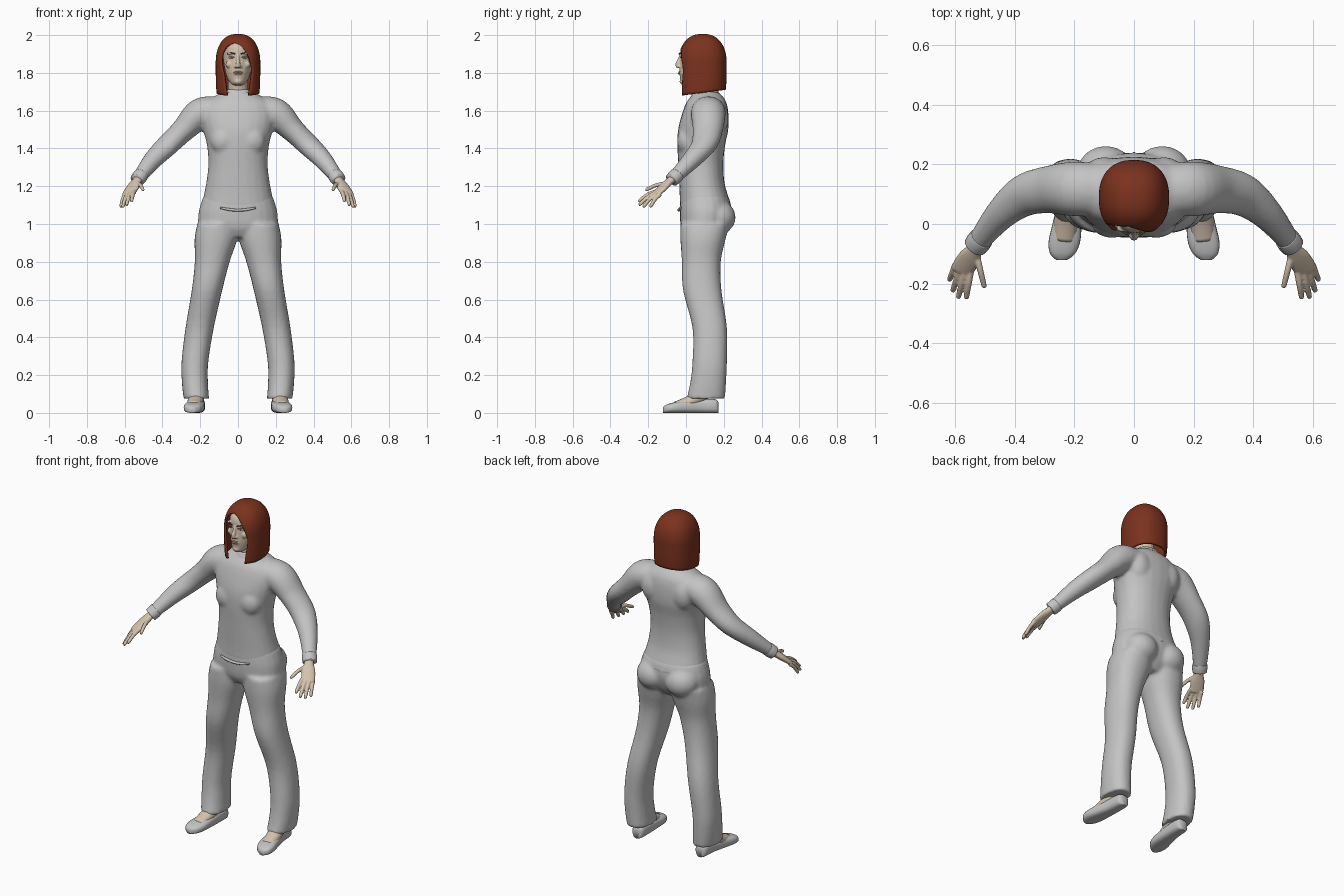
import bpy, bmesh
from math import sin, cos, pi, asin, sqrt, copysign
from mathutils import Vector, Matrix

cube = bpy.data.objects.get("Cube")
if cube:
    bpy.data.objects.remove(cube, do_unlink=True)


def material(name, rgb):
    mat = bpy.data.materials.new(name)
    mat.use_nodes = True
    mat.diffuse_color = (*rgb, 1)
    bsdf = mat.node_tree.nodes["Principled BSDF"]
    bsdf.inputs["Base Color"].default_value = (*rgb, 1)
    bsdf.inputs["Roughness"].default_value = 0.7
    return mat


CLOTH = material("grey cloth", (0.55, 0.55, 0.55))
SKIN = material("skin", (0.66, 0.54, 0.42))
HAIR = material("auburn hair", (0.2, 0.032, 0.013))
LIP = material("lips", (0.5, 0.31, 0.24))
BROW = material("dark brown", (0.1, 0.06, 0.04))
WHITE = material("eye white", (0.7, 0.68, 0.64))


def refine(rows, steps=5):
    """Catmull-Rom interpolation of rows of numbers."""
    out = []
    for i in range(len(rows) - 1):
        a, b, c, d = (rows[max(0, min(len(rows) - 1, i + k))] for k in (-1, 0, 1, 2))
        for s in range(steps):
            t = s / steps
            out.append([q + t / 2 * (r - p + t * (2 * p - 5 * q + 4 * r - w
                        + t * (3 * (q - r) + w - p))) for p, q, r, w in zip(a, b, c, d)])
    return out + [list(rows[-1])]


def loft(bm, rings, n=24, power=1.0):
    """Closed solid through (centre, u, v) elliptical sections."""
    def bend(k):
        return copysign(abs(k) ** power, k)
    loops = []
    for c, u, v in rings:
        angles = [2 * pi * i / n for i in range(n)]
        loops.append([bm.verts.new(c + u * bend(cos(a)) + v * bend(sin(a))) for a in angles])
    for lo, hi in zip(loops, loops[1:]):
        for i in range(n):
            j = (i + 1) % n
            bm.faces.new((lo[i], lo[j], hi[j], hi[i]))
    bm.faces.new(loops[0])
    bm.faces.new(loops[-1])


def column(bm, rows, side=1, power=0.9):
    """Level sections: z, inner x, outer x, front y, back y."""
    loft(bm, [(Vector((side * (a + b) / 2, (f + k) / 2, z)), Vector(((b - a) / 2, 0, 0)),
               Vector((0, (k - f) / 2, 0))) for z, a, b, f, k in refine(rows)], power=power)


def tube(bm, rows, side=1, n=16):
    """Path sections: x, y, z, level radius, other radius."""
    rows = refine(rows)
    pts = [Vector((side * r[0], r[1], r[2])) for r in rows]
    rings = []
    for i, r in enumerate(rows):
        t = (pts[min(i + 1, len(pts) - 1)] - pts[max(i - 1, 0)]).normalized()
        u = t.cross(Vector((0, 0, 1)))
        u = u.normalized() if u.length > 0.01 else Vector((1, 0, 0))
        rings.append((pts[i], u * r[3], u.cross(t) * r[4]))
    loft(bm, rings, n)


def ball(bm, loc, size):
    bmesh.ops.create_uvsphere(bm, u_segments=20, v_segments=12, radius=1,
                              matrix=Matrix.LocRotScale(Vector(loc), None, Vector(size)))


def finish(bm, name, mat, voxel=0, smooth=4):
    bmesh.ops.recalc_face_normals(bm, faces=bm.faces[:])
    for f in bm.faces:
        f.smooth = True
    mesh = bpy.data.meshes.new(name)
    bm.to_mesh(mesh)
    bm.free()
    mesh.materials.append(mat)
    obj = bpy.data.objects.new(name, mesh)
    bpy.context.collection.objects.link(obj)
    if voxel:
        rm = obj.modifiers.new("blend", 'REMESH')
        rm.mode, rm.voxel_size, rm.use_smooth_shade = 'VOXEL', voxel, True
        sm = obj.modifiers.new("soften", 'SMOOTH')
        sm.factor, sm.iterations = 0.5, smooth
    return obj


SIDES = ((1, "left"), (-1, "right"))

# Sweater: torso and sleeves blended into one surface
bm = bmesh.new()
column(bm, [(z, -w, w, f, b) for z, w, f, b in (
    (1.085, .196, -.033, .244), (1.14, .184, -.033, .226), (1.22, .168, -.036, .204),
    (1.32, .157, -.041, .198), (1.42, .165, -.046, .208), (1.5, .185, -.042, .224),
    (1.58, .2, -.022, .225), (1.64, .18, .0, .215), (1.675, .125, .025, .195),
    (1.7, .078, .042, .168))])
for s, side in SIDES:
    tube(bm, [(.1, .115, 1.605, .085, .07), (.2, .118, 1.583, .092, .083),
              (.29, .115, 1.497, .08, .064), (.37, .095, 1.42, .071, .057),
              (.45, .03, 1.34, .053, .049), (.53, -.07, 1.238, .036, .033)], s, 24)
    ball(bm, (s * .075, .005, 1.44), (.07, .052, .075))
    ball(bm, (s * .1, .17, 1.56), (.07, .055, .09))
finish(bm, "sweater", CLOTH, 0.011)

# Collar, cuffs and the front hem fold
bm = bmesh.new()
column(bm, [(1.675, -.076, .076, .026, .178), (1.7, -.072, .072, .038, .172),
            (1.712, -.066, .066, .046, .166)])
finish(bm, "collar", CLOTH)
for s, side in SIDES:
    bm = bmesh.new()
    tube(bm, [(.512, -.048, 1.261, .041, .038), (.522, -.06, 1.248, .042, .039),
              (.534, -.075, 1.233, .04, .037)], s, 20)
    finish(bm, side + "_cuff", CLOTH)
bm = bmesh.new()
tube(bm, [(-.095, -.029, 1.086, .005, .005), (-.05, -.036, 1.077, .008, .007),
          (.0, -.038, 1.073, .008, .007), (.05, -.036, 1.077, .008, .007),
          (.095, -.029, 1.086, .005, .005)])
finish(bm, "front_hem", CLOTH)

# Trousers: pelvis, seat and two flared legs
bm = bmesh.new()
column(bm, [(z, -w, w, f, b) for z, w, f, b in (
    (.93, .1, .0, .18), (.98, .2, -.026, .215), (1.05, .21, -.033, .238),
    (1.11, .196, -.032, .236), (1.15, .182, -.027, .222))])
for s, side in SIDES:
    column(bm, [(.075, .153, .288, .003, .207), (.16, .159, .297, .022, .212),
                (.27, .157, .299, .034, .217), (.45, .128, .278, .034, .217),
                (.65, .083, .245, -.016, .188), (.8, .044, .229, -.022, .184),
                (.92, .004, .23, -.03, .21), (1.0, .004, .216, -.03, .23)], s)
    ball(bm, (s * .095, .17, 1.035), (.098, .093, .09))
finish(bm, "trousers", CLOTH, 0.011, 3)

# Hands: palm and five fingers
for s, side in SIDES:
    bm = bmesh.new()
    tube(bm, [(.52, -.057, 1.25, .026, .022), (.535, -.085, 1.227, .027, .02),
              (.553, -.115, 1.2, .038, .019), (.577, -.152, 1.165, .038, .015),
              (.582, -.162, 1.157, .028, .011)], s)
    for start, end in (((.549, -.16, 1.172), (.564, -.252, 1.12)),
                       ((.568, -.156, 1.168), (.591, -.25, 1.1)),
                       ((.584, -.148, 1.163), (.61, -.228, 1.09)),
                       ((.599, -.136, 1.158), (.621, -.19, 1.09)),
                       ((.53, -.1, 1.215), (.502, -.215, 1.18))):
        a, b = Vector(start), Vector(end)
        mid = a.lerp(b, .5) + Vector((0, 0, .008))
        tube(bm, [(*a, .012, .012), (*mid, .0105, .0105), (*a.lerp(b, .93), .009, .009),
                  (*b, .004, .004)], s, 12)
    finish(bm, side + "_hand", SKIN, 0.004, 2)

# Feet and slip-on shoes
for s, side in SIDES:
    bm = bmesh.new()
    tube(bm, [(.214, .11, .16, .04, .036), (.216, .09, .1, .042, .036),
              (.226, .02, .06, .042, .032), (.234, -.055, .04, .036, .02)], s)
    finish(bm, side + "_foot", SKIN)
    bm = bmesh.new()
    rows = refine([(.172, .212, .02, .055), (.155, .212, .036, .072), (.08, .215, .041, .074),
                   (.0, .225, .049, .066), (-.06, .234, .053, .056), (-.1, .24, .042, .045),
                   (-.121, .243, .018, .032)])
    loft(bm, [(Vector((s * x, y, h / 2)), Vector((w, 0, 0)), Vector((0, 0, h / 2)))
              for y, x, w, h in rows], power=0.7)
    finish(bm, side + "_shoe", CLOTH)

# Head: skull, neck, nose, brow, cheeks and chin blended together
bm = bmesh.new()
column(bm, [(z, -w, w, f, b) for z, w, f, b in (
    (1.735, .024, -.02, .05), (1.747, .04, -.028, .08), (1.77, .056, -.031, .13),
    (1.8, .067, -.034, .165), (1.84, .075, -.033, .185), (1.88, .079, -.03, .19),
    (1.92, .079, -.03, .195), (1.95, .073, -.016, .185), (1.975, .045, .02, .15))], power=1)
tube(bm, [(0, .105, 1.66, .056, .056), (0, .095, 1.72, .053, .053), (0, .085, 1.79, .052, .05)])
tube(bm, [(0, -.024, 1.9, .009, .008), (0, -.035, 1.87, .009, .01),
          (0, -.044, 1.845, .013, .013), (0, -.041, 1.828, .014, .009)])
ball(bm, (0, -.019, 1.755), (.022, .015, .016))
ball(bm, (0, -.024, 1.8), (.027, .014, .018))
for s, side in SIDES:
    ball(bm, (s * .013, -.034, 1.833), (.008, .01, .008))
    ball(bm, (s * .034, -.014, 1.904), (.026, .014, .009))
    ball(bm, (s * .046, -.002, 1.845), (.02, .018, .02))
finish(bm, "head", SKIN, 0.004, 3)


def face_y(x):
    return .08 - .111 * sqrt(1 - (x / .079) ** 2)


# Lips, eyes and brows
bm = bmesh.new()
ball(bm, (0, -.033, 1.805), (.024, .008, .005))
ball(bm, (0, -.033, 1.796), (.02, .009, .006))
finish(bm, "lips", LIP)
for s, side in SIDES:
    x = .034
    bm = bmesh.new()
    ball(bm, (s * x, face_y(x) + .002, 1.881), (.014, .006, .006))
    finish(bm, side + "_eye", WHITE)
    bm = bmesh.new()
    ball(bm, (s * x, face_y(x) - .0025, 1.881), (.0055, .003, .0055))
    tube(bm, [(x + d, face_y(x + d) - .002, 1.887 - abs(d) / 4, .0025, .0018)
              for d in (-.015, -.005, .005, .015)], s, 8)
    finish(bm, side + "_iris_and_lashes", BROW)
    bm = bmesh.new()
    tube(bm, [(q, face_y(q) - .007, z, .004, .003) for q, z in (
        (.016, 1.9), (.03, 1.905), (.044, 1.907), (.056, 1.901))], s, 8)
    finish(bm, side + "_brow", BROW)

# Bobbed hair: a dome and curtain left open around the face, parted off centre
HALF, DEPTH, MID, APEX, POWER = .112, .121, .088, 1.955, .85


def edge_angle(x, half):
    k = max(-1, min(1, x / half))
    return asin(copysign(abs(k) ** (1 / POWER), k))


levels = [(1.86 + .14 * sin(pi / 2 * i / 30), max(.02, cos(pi / 2 * i / 30)) ** .8, 0)
          for i in range(30, 0, -1)]
levels += [(1.86 - .165 * t, 1 - .04 * t ** 4, t) for t in (i / 12 for i in range(13))]
bm = bmesh.new()
grid, COLS = [], 48
for z, scale, t in levels:
    if z > 1.83:
        w = .077 * sqrt(max(0, 1 - ((z - 1.83) / (APEX - 1.83)) ** 2))
    else:
        w = .077 - .022 * (1.83 - z) / .14
    shift = -.025 * scale * max(0, min(1, (z - 1.8) / .15))
    a0 = edge_angle(shift + w, HALF * scale)
    a1 = 2 * pi + edge_angle(shift - w, HALF * scale)
    row = []
    for i in range(COLS + 1):
        a = a0 + (a1 - a0) * i / COLS
        sx = copysign(abs(sin(a)) ** POWER, sin(a))
        sy = -copysign(abs(cos(a)) ** POWER, cos(a))
        row.append(bm.verts.new((HALF * scale * sx, MID + DEPTH * scale * sy,
                                 z + .016 * t * sy)))
    grid.append(row)
for up, low in zip(grid, grid[1:]):
    for i in range(COLS):
        bm.faces.new((up[i], low[i], low[i + 1], up[i + 1]))
bm.faces.new(grid[0][:-1])
bmesh.ops.remove_doubles(bm, verts=bm.verts[:], dist=0.0004)
hair = finish(bm, "hair", HAIR)
shell = hair.modifiers.new("thickness", 'SOLIDIFY')
shell.thickness, shell.offset = 0.012, 0
